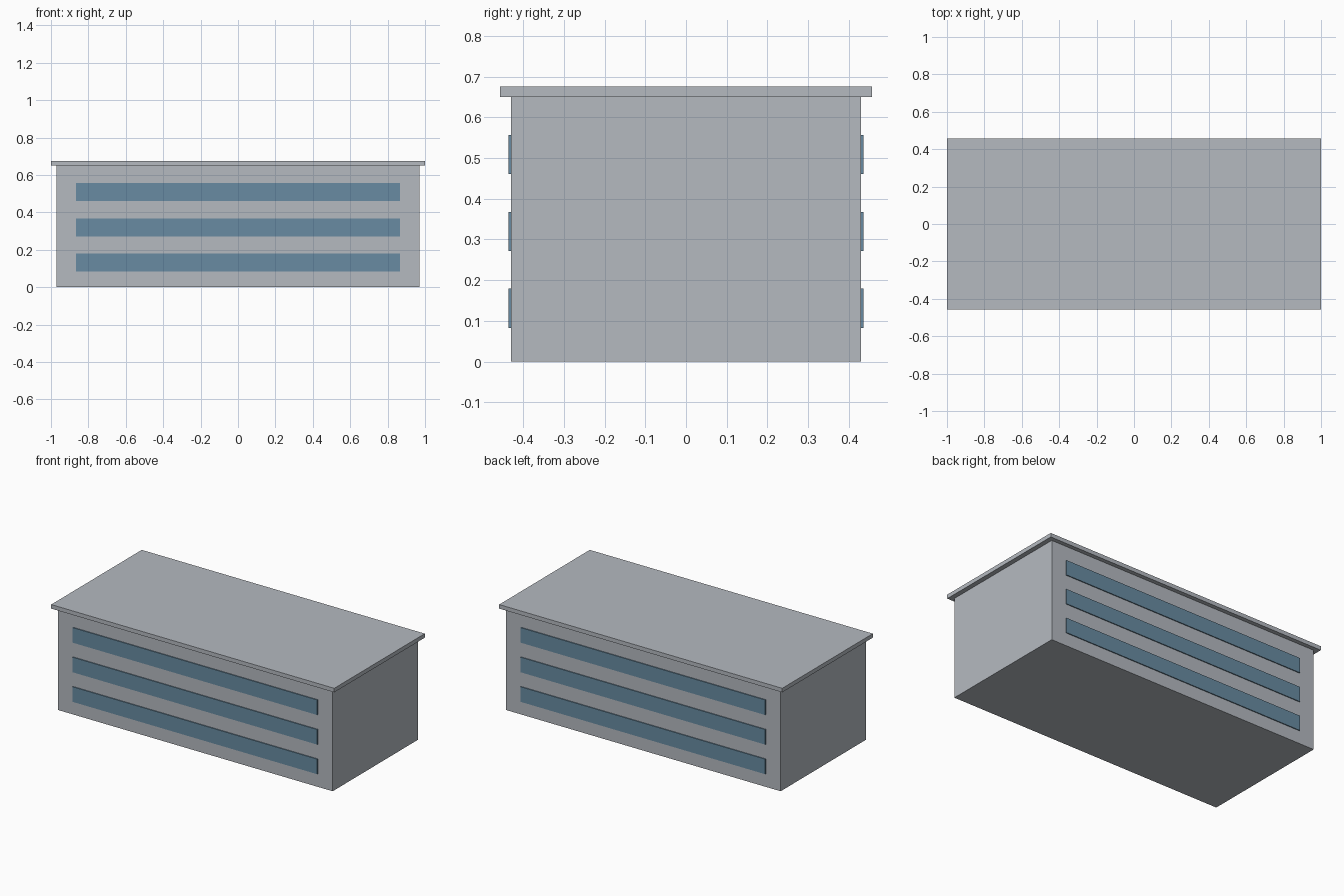
import bpy

cube = bpy.data.objects.get("Cube")
if cube:
    bpy.data.objects.remove(cube, do_unlink=True)


def material(name, rgb):
    mat = bpy.data.materials.new(name)
    mat.use_nodes = True
    color = (*rgb, 1.0)
    mat.diffuse_color = color
    mat.node_tree.nodes["Principled BSDF"].inputs["Base Color"].default_value = color
    return mat


def box(name, low, high, mat):
    center = [(a + b) / 2 for a, b in zip(low, high)]
    size = [b - a for a, b in zip(low, high)]
    bpy.ops.mesh.primitive_cube_add(size=1, location=center)
    obj = bpy.context.object
    obj.name = name
    obj.scale = size
    bpy.ops.object.transform_apply(location=False, rotation=False, scale=True)
    obj.data.materials.append(mat)
    return obj


concrete = material("concrete grey", (0.46, 0.49, 0.53))
glass = material("blue glass", (0.14, 0.26, 0.36))

WALL_X, WALL_Y, WALL_TOP = 0.97, 0.43, 0.65
ROOF_Y, ROOF_TOP = 0.457, 0.676

# Main block and overhanging roof slab
box("building_body", (-WALL_X, -WALL_Y, 0), (WALL_X, WALL_Y, WALL_TOP), concrete)
box("roof_slab", (-1, -ROOF_Y, WALL_TOP), (1, ROOF_Y, ROOF_TOP), concrete)

# Ribbon windows: one strip per storey on the front and back
for side, sign in (("front", -1), ("back", 1)):
    near, far = sorted((sign * (WALL_Y - 0.002), sign * (WALL_Y + 0.006)))
    for storey in range(3):
        sill = 0.083 + storey * 0.189
        box(f"{side}_window_strip_{storey + 1}",
            (-0.865, near, sill), (0.865, far, sill + 0.096), glass)
